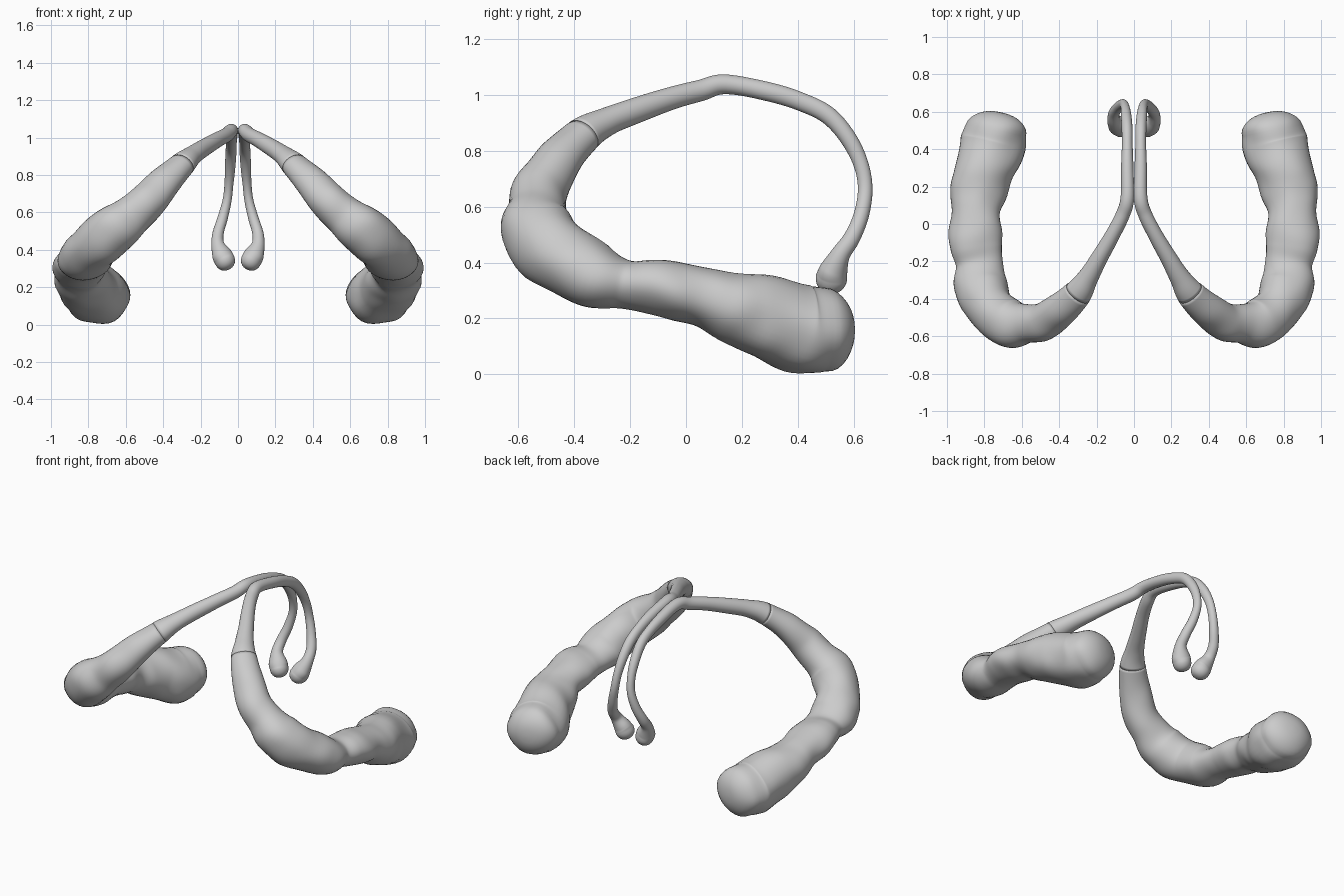
import bpy, bmesh, math
from mathutils import Vector, noise

if "Cube" in bpy.data.objects:
    bpy.data.objects.remove(bpy.data.objects["Cube"])

# Right-hand path: x, y, z, sideways radius, upright radius
HIPPOCAMPUS = [
    (.735, .50, .158, .160, .145), (.755, .41, .160, .178, .158), (.800, .29, .200, .160, .150),
    (.830, .17, .240, .146, .128), (.847, .07, .275, .130, .106), (.850, -.04, .300, .141, .103),
    (.843, -.13, .312, .133, .096), (.828, -.22, .325, .124, .088), (.818, -.33, .355, .146, .116),
    (.770, -.45, .420, .128, .128), (.665, -.53, .505, .130, .133), (.570, -.535, .585, .106, .106),
    (.480, -.520, .660, .098, .098), (.390, -.455, .765, .082, .090), (.300, -.370, .855, .066, .074)]
FORNIX = [
    (.245, -.285, .903, .052, .056), (.190, -.190, .940, .047, .046), (.115, -.06, .985, .041, .040),
    (.060, .05, 1.015, .039, .038), (.036, .14, 1.038, .036, .037), (.036, .30, 1.010, .034, .033),
    (.036, .42, .972, .033, .029), (.037, .51, .925, .032, .029), (.042, .58, .845, .030, .028),
    (.048, .625, .755, .027, .024), (.058, .641, .665, .026, .024), (.082, .627, .570, .027, .027),
    (.106, .594, .490, .030, .030), (.108, .553, .430, .035, .035), (.086, .528, .375, .050, .055),
    (.072, .520, .345, .057, .055)]
SPLIT = len(HIPPOCAMPUS) - 1


def spline(pts, steps):
    """Catmull-Rom samples of position and radii."""
    p = [Vector(q) for q in pts]
    p = [p[0] * 2 - p[1]] + p + [p[-1] * 2 - p[-2]]
    out = []
    for i in range(1, len(p) - 2):
        a, b, c, d = p[i - 1:i + 3]
        for k in range(steps):
            t = k / steps
            out.append(.5 * (2 * b + (c - a) * t + (2 * a - 5 * b + 4 * c - d) * t * t
                             + (3 * b - a - 3 * c + d) * t ** 3))
    return out + [p[-2]]


def frames(samples):
    """Rings carried along the path without twisting."""
    pos = [Vector(s[:3]) for s in samples]
    side, out = Vector((1, 0, 0)), []
    for i, c in enumerate(pos):
        t = (pos[min(i + 1, len(pos) - 1)] - pos[max(i - 1, 0)]).normalized()
        side = (side - t * side.dot(t)).normalized()
        out.append((c, t, side, t.cross(side), samples[i][3], samples[i][4]))
    return out


def round_cap(frame, length, sign):
    """Shrinking rings that close an end, listed outward."""
    c, t, u, v, a, b = frame
    res = []
    for k in range(1, 9):
        w = k / 8.2 * math.pi / 2
        s = math.cos(w) ** .85
        res.append((c + t * sign * length * math.sin(w), t, u, v, a * s, b * s))
    return res


def tube(name, rings, lump, sides=36):
    bm = bmesh.new()
    loops = []
    for c, t, u, v, a, b in rings:
        loop = []
        for k in range(sides):
            w = 2 * math.pi * k / sides
            off = u * (a * math.cos(w)) + v * (b * math.sin(w))
            off *= 1 + lump * noise.noise((c + off) * 7)
            loop.append(bm.verts.new(c + off))
        loops.append(loop)
    for p, q in zip(loops, loops[1:]):
        for k in range(sides):
            j = (k + 1) % sides
            bm.faces.new((p[k], p[j], q[j], q[k]))
    bm.faces.new(loops[0][::-1])
    bm.faces.new(loops[-1])
    bmesh.ops.recalc_face_normals(bm, faces=bm.faces)
    for f in bm.faces:
        f.smooth = True
    me = bpy.data.meshes.new(name)
    bm.to_mesh(me)
    bm.free()
    ob = bpy.data.objects.new(name, me)
    bpy.context.collection.objects.link(ob)
    # Left half mirrored, trimmed where the two columns fuse
    m = ob.modifiers.new("mirror", 'MIRROR')
    m.use_bisect_axis[0] = True
    m.merge_threshold = .0005
    return ob


STEPS = 8
ring = frames(spline(HIPPOCAMPUS + FORNIX, STEPS))
cut = SPLIT * STEPS

# Thick lumpy curved bodies with blunt front ends
head = round_cap(ring[0], .10, -1)[::-1]
tube("hippocampus", head + ring[:cut + 1], .10)

# Slender arching cords ending in small bulbs
tube("fornix", ring[cut:] + round_cap(ring[-1], .055, 1), .04)
